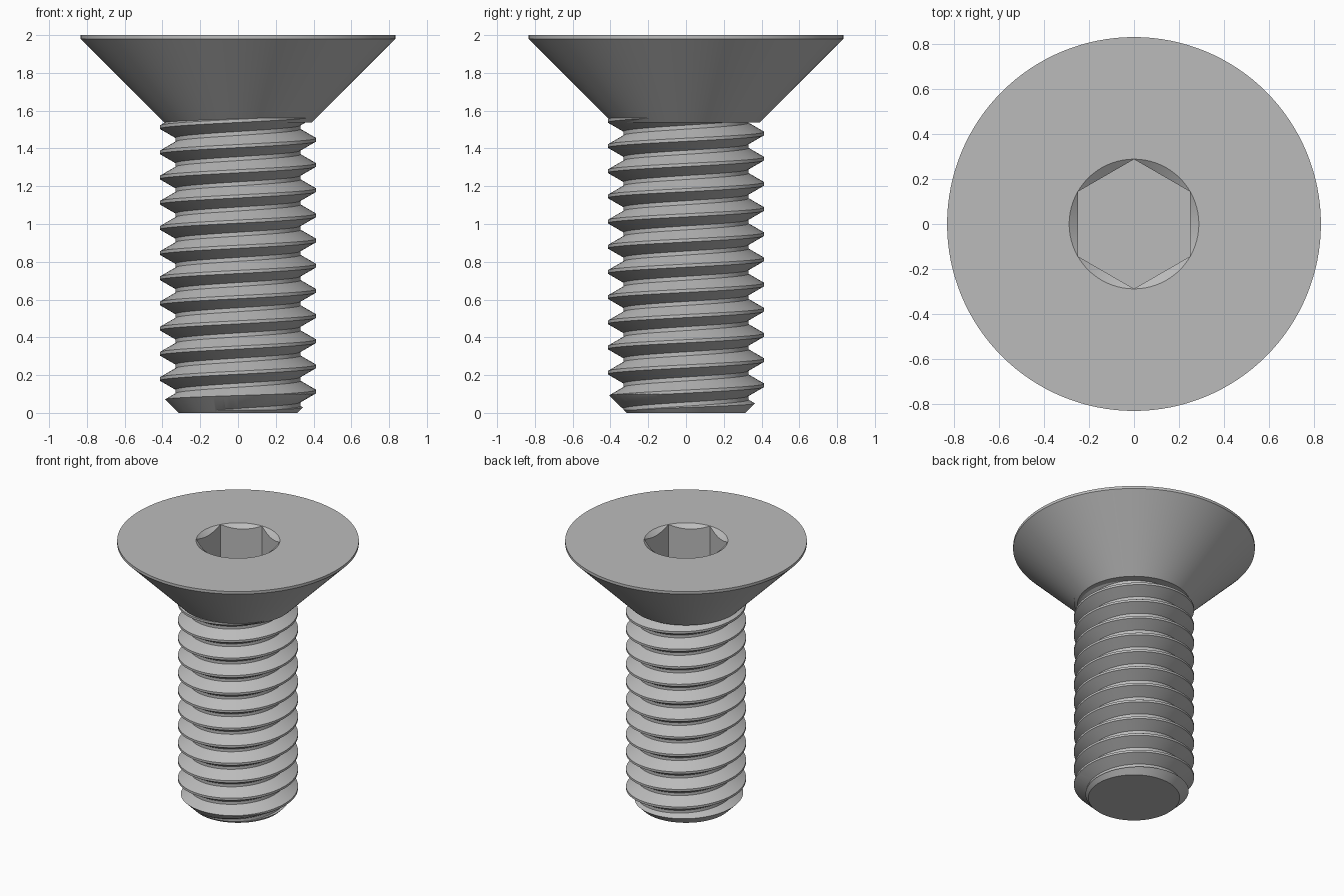
import bpy
import bmesh
from math import cos, sin, pi, radians

if "Cube" in bpy.data.objects:
    bpy.data.objects.remove(bpy.data.objects["Cube"], do_unlink=True)

PITCH = 0.1333
CREST_R, ROOT_R = 0.414, 0.331
HEAD_R, SOCKET_R = 0.833, 0.289
SEGS = 96

steel = bpy.data.materials.new("steel grey")
steel.use_nodes = True
steel.diffuse_color = (0.5, 0.5, 0.5, 1)
steel.node_tree.nodes["Principled BSDF"].inputs["Base Color"].default_value = (0.5, 0.5, 0.5, 1)


def finish(name, bm):
    """Turn a bmesh into a linked object."""
    bmesh.ops.recalc_face_normals(bm, faces=bm.faces)
    mesh = bpy.data.meshes.new(name)
    bm.to_mesh(mesh)
    bm.free()
    mesh.materials.append(steel)
    obj = bpy.data.objects.new(name, mesh)
    bpy.context.collection.objects.link(obj)
    return obj


def lathe(name, profile, segs=SEGS, phase=0.0):
    """Closed solid of revolution from (radius, height) points."""
    bm = bmesh.new()
    angles = [phase + 2 * pi * i / segs for i in range(segs)]
    rings = [[bm.verts.new((r * cos(a), r * sin(a), z)) for a in angles]
             for r, z in profile]
    for low, high in zip(rings, rings[1:]):
        for i in range(segs):
            j = (i + 1) % segs
            bm.faces.new((low[i], low[j], high[j], high[i]))
    bm.faces.new(rings[0][::-1])
    bm.faces.new(rings[-1])
    return finish(name, bm)


def select_only(obj):
    bpy.ops.object.select_all(action='DESELECT')
    obj.select_set(True)
    bpy.context.view_layer.objects.active = obj


def cut(obj, cutter, operation):
    """Apply a boolean and discard the cutter."""
    cutter.hide_render = True
    mod = obj.modifiers.new("cut", 'BOOLEAN')
    mod.operation = operation
    mod.solver = 'EXACT'
    mod.object = cutter
    select_only(obj)
    bpy.ops.object.modifier_apply(modifier=mod.name)
    bpy.data.objects.remove(cutter, do_unlink=True)


def helical_rod(name, first_turn, last_turn, steps=64):
    """Right-hand threaded rod, closed at both ends."""
    crest = PITCH / 16
    flank = (CREST_R - ROOT_R) * 0.577
    profile = [(CREST_R, -crest), (CREST_R, crest), (ROOT_R, crest + flank),
               (ROOT_R, PITCH - crest - flank), (CREST_R, PITCH - crest)]
    bm = bmesh.new()
    previous = None
    for s in range(first_turn * steps, last_turn * steps + 1):
        a = 2 * pi * (s % steps) / steps
        lift = 0.113 + PITCH * s / steps
        column = [bm.verts.new((r * cos(a), r * sin(a), z + lift)) for r, z in profile]
        if previous:
            for k in range(len(profile) - 1):
                bm.faces.new((previous[k], column[k], column[k + 1], previous[k + 1]))
        previous = column
    bmesh.ops.remove_doubles(bm, verts=bm.verts, dist=0.0001)
    # Close each open end with a fan to the axis
    ends = [bm.verts.new((0, 0, 0.113 + PITCH * (t + 0.5))) for t in (first_turn, last_turn)]
    for edge in [e for e in bm.edges if e.is_boundary]:
        a, b = edge.verts
        bm.faces.new((a, b, ends[0] if a.co.z < 0.5 else ends[1]))
    return finish(name, bm)


# Threaded shank with a chamfered tip
shank = helical_rod("threaded_shank", -3, 13)
envelope = lathe("shank_envelope", [(0.315, 0), (0.5, 0.185), (0.5, 1.6)])
cut(shank, envelope, 'INTERSECT')

# Countersunk head with a thin rim
head = lathe("countersunk_head", [(0.39, 1.537), (HEAD_R, 1.98), (HEAD_R, 2)], 128)

# Hexagonal socket with a conical lead-in
cut(head, lathe("hex_cutter", [(SOCKET_R - 0.0005, 1.63), (SOCKET_R - 0.0005, 2.1)], 6, pi / 2),
    'DIFFERENCE')
slope = 0.74
cut(head, lathe("lead_in_cutter", [(0.1, 2 - slope * (SOCKET_R - 0.1)),
                                   (SOCKET_R + 0.1, 2 + slope * 0.1)]), 'DIFFERENCE')

for part in (shank, head):
    select_only(part)
    bpy.ops.object.shade_smooth_by_angle(angle=radians(25))
